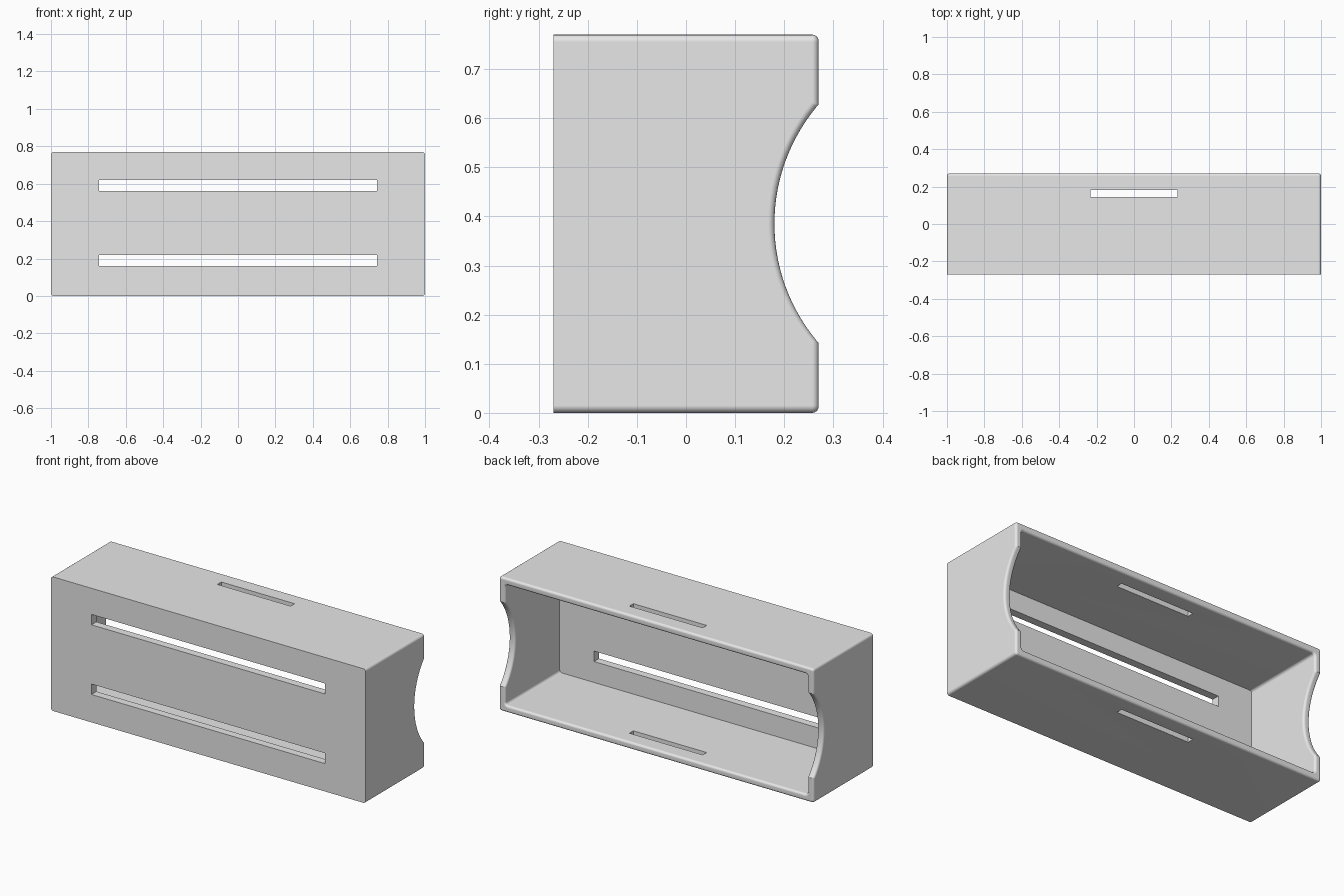
import bpy, bmesh
from math import radians, sin, cos, hypot
from mathutils import Matrix

cube = bpy.data.objects.get("Cube")
if cube:
    bpy.data.objects.remove(cube, do_unlink=True)

W, D, H = 2.0, 0.54, 0.77        # outer size
WALL, R = 0.04, 0.015            # wall thickness, corner radius
ARC_R, ARC_Y, MID = 0.373, 0.553, H / 2

grey = bpy.data.materials.new("light_grey")
grey.use_nodes = True
grey.diffuse_color = (0.8, 0.8, 0.8, 1)
grey.node_tree.nodes["Principled BSDF"].inputs["Base Color"].default_value = (0.8, 0.8, 0.8, 1)


def make_object(name, bm):
    bmesh.ops.recalc_face_normals(bm, faces=bm.faces)
    mesh = bpy.data.meshes.new(name)
    bm.to_mesh(mesh)
    bm.free()
    mesh.materials.append(grey)
    obj = bpy.data.objects.new(name, mesh)
    bpy.context.collection.objects.link(obj)
    return obj


def rounded_prism(name, half_w, z0, z1, y0, y1, r, steps=4):
    """Rounded rectangle in XZ, extruded along y."""
    bm = bmesh.new()
    corners = [(half_w - r, z1 - r), (r - half_w, z1 - r),
               (r - half_w, z0 + r), (half_w - r, z0 + r)]
    ring = []
    for i, (cx, cz) in enumerate(corners):
        for s in range(steps + 1):
            a = radians(90 * (i + s / steps))
            ring.append(bm.verts.new((cx + r * cos(a), y0, cz + r * sin(a))))
    face = bm.faces.new(ring)
    new = bmesh.ops.extrude_face_region(bm, geom=[face])["geom"]
    moved = [v for v in new if isinstance(v, bmesh.types.BMVert)]
    bmesh.ops.translate(bm, verts=moved, vec=(0, y1 - y0, 0))
    return make_object(name, bm)


def box(name, centre, size):
    bm = bmesh.new()
    bmesh.ops.create_cube(bm, size=1,
                          matrix=Matrix.Translation(centre) @ Matrix.Diagonal((*size, 1)))
    return make_object(name, bm)


def cut(obj, cutter):
    cutter.hide_render = True
    mod = obj.modifiers.new("cut", "BOOLEAN")
    mod.operation, mod.solver, mod.object = "DIFFERENCE", "EXACT", cutter
    bpy.ops.object.select_all(action="DESELECT")
    bpy.context.view_layer.objects.active = obj
    obj.select_set(True)
    bpy.ops.object.modifier_apply(modifier=mod.name)
    bpy.data.objects.remove(cutter, do_unlink=True)


# Outer shell, open at the back
case = rounded_prism("open_case", W / 2, 0, H, -D / 2, D / 2, R)
cut(case, rounded_prism("cavity_cutter", W / 2 - WALL, WALL, H - WALL,
                        -D / 2 + 0.045, D, R))

# Curved thumb cut-outs through both end walls
bm = bmesh.new()
bmesh.ops.create_cone(bm, cap_ends=True, segments=128, radius1=ARC_R, radius2=ARC_R, depth=3,
                      matrix=Matrix.Translation((0, ARC_Y, MID)) @ Matrix.Rotation(radians(90), 4, "Y"))
cut(case, make_object("arc_cutter", bm))

# Round over the back rim and the cut-out edges
bm = bmesh.new()
bm.from_mesh(case.data)
bmesh.ops.remove_doubles(bm, verts=bm.verts, dist=1e-5)


def on_rim(v):
    return abs(v.co.y - D / 2) < 1e-3


def on_arc(v):
    return abs(hypot(v.co.y - ARC_Y, v.co.z - MID) - ARC_R) < 1e-3


def is_rounded(e):
    a, b = e.verts
    if len(e.link_faces) != 2 or e.calc_face_angle(0) < radians(60):
        return False
    if on_rim(a) and on_rim(b):
        return True
    return on_arc(a) and on_arc(b) and abs(a.co.x - b.co.x) < 1e-4


bmesh.ops.bevel(bm, geom=[e for e in bm.edges if is_rounded(e)], offset=0.013,
                offset_type="OFFSET", segments=4, profile=0.5, affect="EDGES",
                clamp_overlap=False)
bm.to_mesh(case.data)
bm.free()

# Two long slots in the front wall
for z in (0.19, 0.59):
    cut(case, box("front_slot_cutter", (0, -D / 2, z), (1.484, 0.2, 0.06)))

# Matching short slots in the top and bottom walls
cut(case, box("strap_slot_cutter", (0, 0.163, MID), (0.466, 0.036, 1.0)))

# Smooth fillets with clean flat walls
bpy.ops.object.shade_smooth_by_angle(angle=radians(35))
normals = case.modifiers.new("flat_walls", "WEIGHTED_NORMAL")
normals.keep_sharp = True
